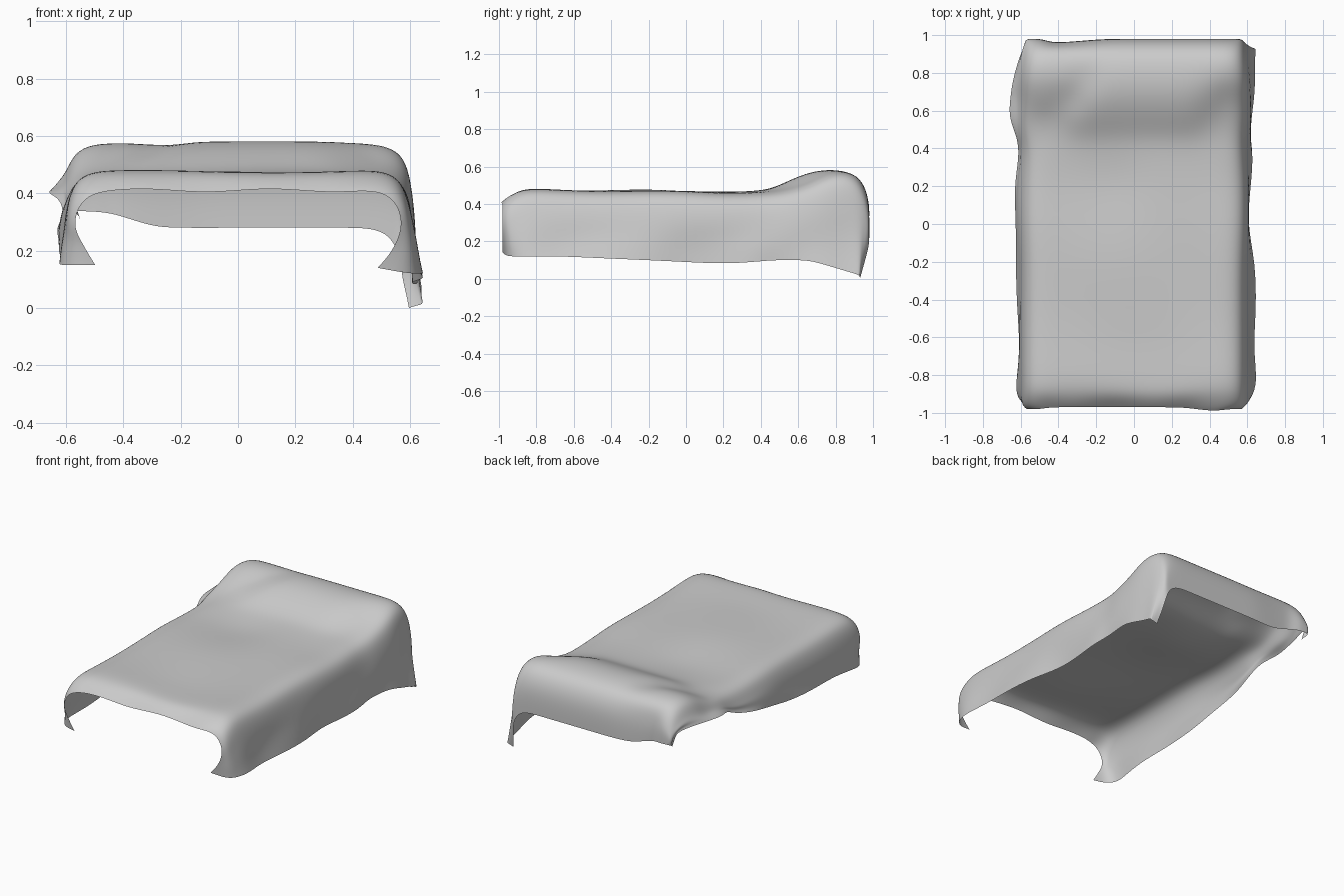
import bpy
import bmesh
from math import sin, exp, hypot

cube = bpy.data.objects.get("Cube")
if cube:
    bpy.data.objects.remove(cube)

# Stations along the bed: y, top height, half width,
# right-hand (-x) hem reach and height, left-hand (+x) hem reach and height
STATIONS = [
    (-.98, .41, .57, .49, .15, .49, .14),
    (-.96, .43, .59, .58, .15, .60, .12),
    (-.90, .47, .59, .62, .15, .64, .12),
    (-.82, .48, .59, .62, .16, .66, .12),
    (-.65, .47, .59, .61, .17, .63, .12),
    (-.45, .47, .59, .62, .18, .64, .11),
    (-.20, .475, .59, .62, .20, .65, .10),
    (0, .47, .60, .63, .24, .60, .09),
    (.20, .46, .60, .64, .28, .61, .08),
    (.36, .465, .59, .60, .32, .63, .09),
    (.46, .48, .59, .61, .38, .62, .10),
    (.56, .53, .60, .66, .40, .63, .10),
    (.66, .57, .60, .66, .41, .64, .10),
    (.76, .585, .60, .65, .42, .64, .07),
    (.86, .575, .59, .62, .42, .63, .04),
    (.93, .54, .58, .59, .41, .64, .02),
    (.97, .46, .57, .57, .37, .63, .01),
    (.98, .37, .57, .56, .34, .62, .01),
    (.98, .28, .56, .55, .31, .59, 0),
]
TOP_STEPS = 12


def smooth(a, b, t):
    t = min(max((t - a) / (b - a), 0), 1)
    return t * t * (3 - 2 * t)


def height_at(y):
    for a, b in zip(STATIONS, STATIONS[1:]):
        if a[0] <= y < b[0]:
            return a[1] + (b[1] - a[1]) * (y - a[0]) / (b[0] - a[0])
    return STATIONS[0][1]


def top_point(x, station):
    """Point on the sleeping surface, with the pillow fading at its corners."""
    y, z = station[:2]
    if .36 < y < .9:
        z = height_at(y - .1 * smooth(.25, .55, abs(x)) * smooth(.9, .7, y))
    # diagonal creases beside the pillow
    for sx, depth in ((-.32, .035), (.50, .02)):
        along = (x - sx) * .65 + (y - .68) * .76
        across = (x - sx) * .76 - (y - .68) * .65
        z -= depth * exp(-(across / .06) ** 2 - (along / .16) ** 2)
    # soft dips in the mattress
    if -.85 < y < .5:
        z -= .012 * exp(-hypot(x + .1, y - .2) ** 2 / .03)
        z += .006 * sin(7 * x + 3 * y) * sin(6 * y)
    # back hem lifts and pulls in towards the -x corner
    if y > .95:
        z += .06 * smooth(-.25, -.5, x) * smooth(.46, .28, station[1])
        y -= .02 * smooth(-.1, -.45, x)
    if y < -.95:
        y -= .02 * exp(-((x - .42) / .1) ** 2) - .01
        z += .006 * sin(14 * x)
    return (x, y, z)


def side_points(side, station):
    """Hem, hanging wall and rounded shoulder, listed from the hem upward."""
    y, top, w, xl, zl, xr, zr = station
    reach, hem = (xr, zr) if side > 0 else (xl, zl)
    edge = top_point(side * (w - .1), station)[2]
    shoulder = max(edge - .1, hem + .03)
    points = []
    for t in (1, .75, .5, .25):
        fold = .008 * sin(9 * y + 5 * t + side) * t
        pull = .05 * t * smooth(.94, .98, y)
        x = w + .01 + (reach - w - .01) * t ** 1.5 + fold
        points.append((side * x, y - pull, shoulder + (hem - shoulder) * t))
    drop = edge - shoulder
    points.append((side * w, y, shoulder + drop * .1))
    points.append((side * (w - .025), y, shoulder + drop * .65))
    points.append((side * (w - .07), y, edge - drop * .08))
    return points


# Blanket: one open sheet lofted through the stations
bm = bmesh.new()
rows = []
for st in STATIONS:
    inner = st[2] - .13
    top = [top_point(inner * (2 * i / TOP_STEPS - 1), st)
           for i in range(TOP_STEPS + 1)]
    profile = side_points(-1, st) + top + side_points(1, st)[::-1]
    rows.append([bm.verts.new(p) for p in profile])
for a, b in zip(rows, rows[1:]):
    for i in range(len(a) - 1):
        bm.faces.new((a[i], a[i + 1], b[i + 1], b[i])).smooth = True

mesh = bpy.data.meshes.new("blanket")
bm.to_mesh(mesh)
bm.free()
blanket = bpy.data.objects.new("blanket", mesh)
bpy.context.collection.objects.link(blanket)

soften = blanket.modifiers.new("soften", 'SUBSURF')
soften.levels = soften.render_levels = 2
soften.boundary_smooth = 'PRESERVE_CORNERS'

# Plain grey cloth
cloth = bpy.data.materials.new("grey cloth")
cloth.use_nodes = True
grey = (.6, .6, .6, 1)
cloth.diffuse_color = grey
cloth.node_tree.nodes["Principled BSDF"].inputs["Base Color"].default_value = grey
mesh.materials.append(cloth)
